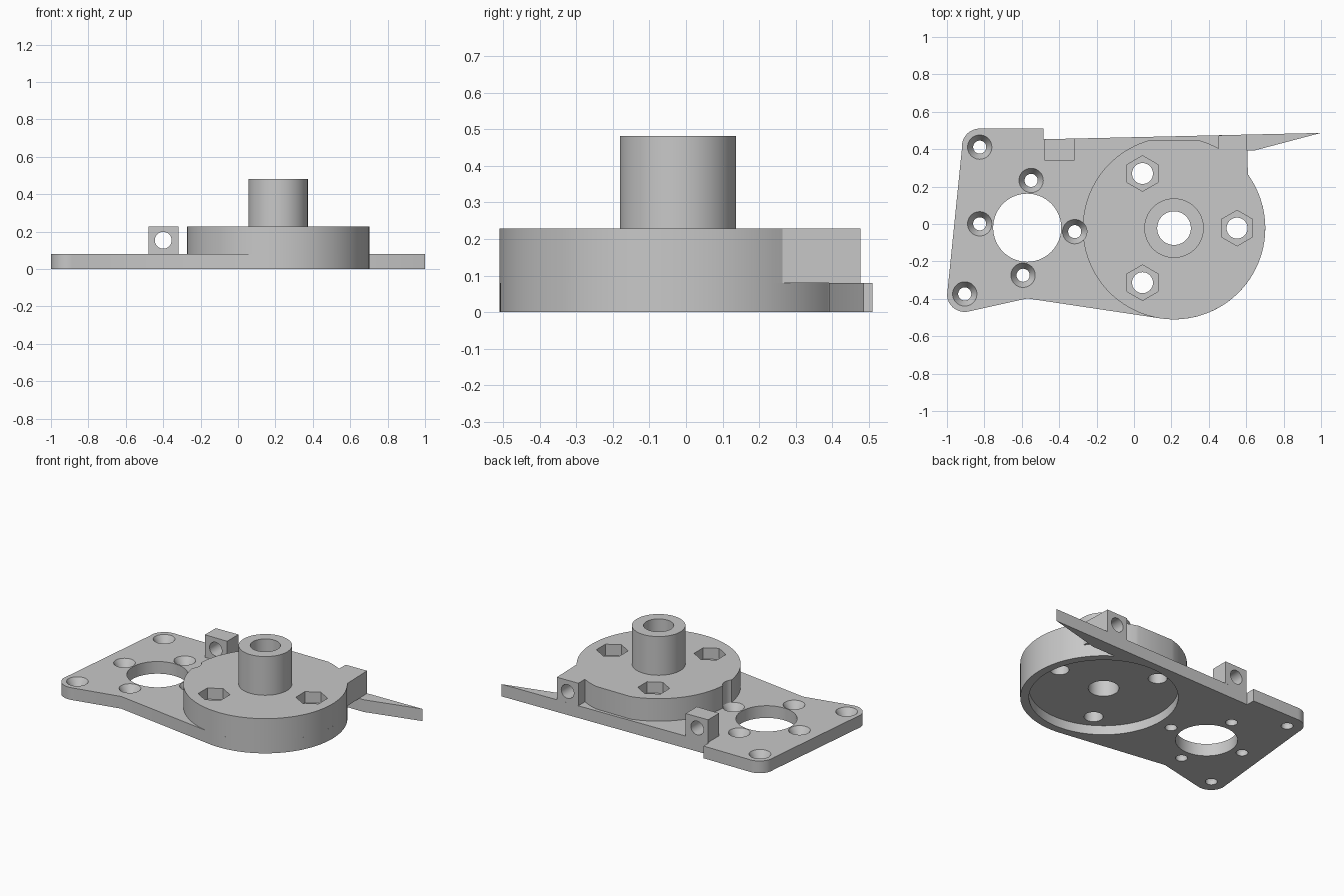
import bpy, bmesh
from math import sin, cos, radians, pi
from mathutils import Matrix

if "Cube" in bpy.data.objects:
    bpy.data.objects.remove(bpy.data.objects["Cube"])

grey = bpy.data.materials.new("plain_grey")
grey.use_nodes = True
colour = (0.58, 0.58, 0.58, 1)
grey.diffuse_color = colour
grey.node_tree.nodes["Principled BSDF"].inputs["Base Color"].default_value = colour

AXIS = (0.214, -0.022)     # output shaft axis
R = 0.488                  # housing radius
PLATE, DECK, TOP = 0.08, 0.228, 0.482


def arc(centre, r, a0, a1, n):
    angles = [radians(a0 + (a1 - a0) * i / n) for i in range(n + 1)]
    return [(centre[0] + r * cos(a), centre[1] + r * sin(a)) for a in angles]


def circle(centre, r, n=72, turn=0):
    return arc(centre, r, turn, turn + 360, n)[:-1]


def make(name, bm):
    bmesh.ops.recalc_face_normals(bm, faces=bm.faces)
    mesh = bpy.data.meshes.new(name)
    bm.to_mesh(mesh)
    bm.free()
    mesh.materials.append(grey)
    ob = bpy.data.objects.new(name, mesh)
    bpy.context.collection.objects.link(ob)
    return ob


def loft(name, rings):
    """Solid through matching outlines, each given as (points, z)."""
    bm = bmesh.new()
    loops = [[bm.verts.new((x, y, z)) for x, y in pts] for pts, z in rings]
    n = len(loops[0])
    for low, high in zip(loops, loops[1:]):
        for i in range(n):
            j = (i + 1) % n
            bm.faces.new((low[i], low[j], high[j], high[i]))
    bm.faces.new(loops[0][::-1])
    bm.faces.new(loops[-1])
    return make(name, bm)


def prism(name, pts, z0, z1):
    return loft(name, [(pts, z0), (pts, z1)])


def cross_hole(x, y0, y1):
    """Cutter for a round hole running front to back."""
    ob = prism("cutter", circle((0, 0), 0.045, 40), -y1, -y0)
    ob.data.transform(Matrix.Translation((x, 0, 0.154)) @ Matrix.Rotation(pi / 2, 4, "X"))
    return ob


def cut(ob, cutters):
    bpy.context.view_layer.objects.active = ob
    for c in cutters:
        mod = ob.modifiers.new("cut", "BOOLEAN")
        mod.operation, mod.solver, mod.object = "DIFFERENCE", "EXACT", c
        bpy.ops.object.modifier_apply(modifier=mod.name)


# Base plate with rounded corners, round end and pointed arm
plate_outline = (arc((-0.825, 0.415), 0.095, 90, 185, 16)
                 + arc((-0.905, -0.375), 0.095, 185, 282, 16)
                 + [(-0.57, -0.398)]
                 + arc(AXIS, R, -98, 57.6, 56)
                 + [(0.64, 0.392), (1.0, 0.487), (-0.485, 0.453), (-0.485, 0.511)])
base_plate = prism("base_plate", plate_outline, 0, PLATE)

# Raised round housing with a flat back and an overhanging side block
housing_outline = ([(0.603, 0.478), (0.45, 0.474)]
                   + arc(AXIS, R, 61, 75, 6)
                   + arc(AXIS, R, 105, 395.9, 84))
housing = prism("housing", housing_outline, PLATE, DECK)

# Shaft boss and small drilled lug
boss = prism("shaft_boss", circle(AXIS, 0.159), DECK, TOP)
lug = prism("drilled_lug", [(-0.478, 0.34), (-0.317, 0.34), (-0.317, 0.457), (-0.478, 0.453)],
            PLATE, DECK)

# Cutters: shaft bore, underside recess, motor opening
bore = prism("cutter", circle(AXIS, 0.09), -0.5, 1)
recess = prism("cutter", circle(AXIS, 0.437, 96), -0.5, 0.06)
opening = prism("cutter", circle((-0.571, -0.02), 0.182), -0.5, 0.5)

# Countersunk screw holes
screws = []
for p in [(-0.825, 0.411), (-0.825, 0.001), (-0.905, -0.374),
          (-0.55, 0.233), (-0.317, -0.041), (-0.593, -0.274)]:
    small, wide = circle(p, 0.035, 40), circle(p, 0.065, 40)
    screws.append(loft("cutter", [(small, -0.5), (small, 0.03), (wide, PLATE), (wide, 0.5)]))

# Three bolt holes with hexagonal nut pockets
bolts = []
for a in (0, 120, 240):
    p = (AXIS[0] + 0.337 * cos(radians(a)), AXIS[1] + 0.337 * sin(radians(a)))
    bolts.append(prism("cutter", circle(p, 0.056, 40), -0.5, 0.5))
    bolts.append(prism("cutter", circle(p, 0.095, 6, 30), 0.155, 0.5))

lug_hole = cross_hole(-0.4, 0.2, 0.6)
block_hole = cross_hole(0.527, 0.3, 0.6)

cut(base_plate, [recess, opening, bore] + screws + bolts[::2])
cut(housing, [bore, block_hole, screws[4]] + bolts)
cut(boss, [bore])
cut(lug, [lug_hole])

for c in [bore, recess, opening, lug_hole, block_hole] + screws + bolts:
    bpy.data.objects.remove(c)

# Smooth round walls, keep edges sharp
bpy.ops.object.select_all(action="DESELECT")
for ob in (base_plate, housing, boss, lug):
    ob.select_set(True)
bpy.context.view_layer.objects.active = base_plate
bpy.ops.object.shade_smooth_by_angle(angle=radians(25))
